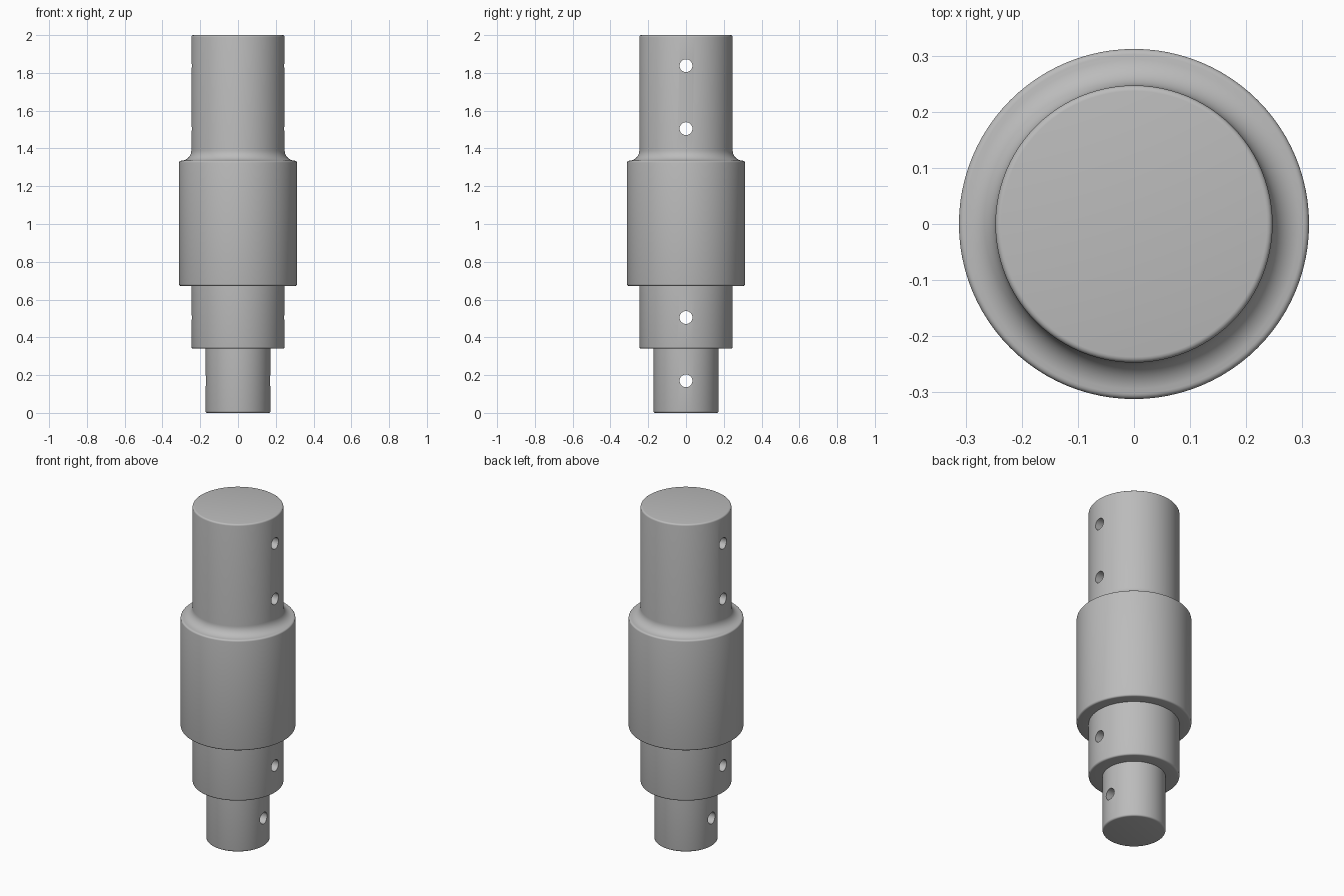
import bpy, bmesh, math
from mathutils import Matrix, Vector

old = bpy.data.objects.get("Cube")
if old:
    bpy.data.objects.remove(old, do_unlink=True)

SEGMENTS = 96
R_TIP, R_SHAFT, R_COLLAR = 0.172, 0.247, 0.312
Z_STEP, Z_COLLAR, Z_SHOULDER, Z_TOP = 0.34, 0.672, 1.335, 2.0
ROUND, FILLET, R_HOLE = 0.01, 0.055, 0.034

steel = bpy.data.materials.new("grey_steel")
steel.use_nodes = True
grey = (0.5, 0.5, 0.5, 1)
steel.diffuse_color = grey
steel.node_tree.nodes["Principled BSDF"].inputs["Base Color"].default_value = grey


def arc(cx, cz, radius, start, end, steps):
    """Points of a circular arc in the r-z profile plane, angles in degrees."""
    angles = [math.radians(start + (end - start) * i / steps) for i in range(steps + 1)]
    return [(cx + radius * math.cos(a), cz + radius * math.sin(a)) for a in angles]


def lower_edge(r, z):
    return arc(r - ROUND, z + ROUND, ROUND, -90, 0, 4)


def upper_edge(r, z):
    return arc(r - ROUND, z - ROUND, ROUND, 0, 90, 4)


def make_object(name, bm):
    bmesh.ops.recalc_face_normals(bm, faces=bm.faces)
    mesh = bpy.data.meshes.new(name)
    bm.to_mesh(mesh)
    bm.free()
    mesh.materials.append(steel)
    obj = bpy.data.objects.new(name, mesh)
    bpy.context.collection.objects.link(obj)
    return obj


# Stepped shaft profile: tip, lower shaft, collar, filleted shoulder, upper shaft
profile = (lower_edge(R_TIP, 0) + [(R_TIP, Z_STEP)]
           + lower_edge(R_SHAFT, Z_STEP) + [(R_SHAFT, Z_COLLAR)]
           + lower_edge(R_COLLAR, Z_COLLAR) + upper_edge(R_COLLAR, Z_SHOULDER)
           + arc(R_SHAFT + FILLET, Z_SHOULDER + FILLET, FILLET, 270, 180, 10)[1:]
           + upper_edge(R_SHAFT, Z_TOP))

# Lathe the profile and cap both ends
bm = bmesh.new()
rings = []
for r, z in profile:
    turns = [2 * math.pi * i / SEGMENTS for i in range(SEGMENTS)]
    rings.append([bm.verts.new((r * math.cos(a), r * math.sin(a), z)) for a in turns])
for low, high in zip(rings, rings[1:]):
    for i in range(SEGMENTS):
        j = (i + 1) % SEGMENTS
        bm.faces.new((low[i], low[j], high[j], high[i]))
bm.faces.new(rings[0][::-1])
bm.faces.new(rings[-1])
shaft = make_object("stepped_shaft", bm)

# Cross-drilled pin holes running through the shaft along x
bm = bmesh.new()
for z in (0.17, 0.505, 1.505, 1.838):
    place = Matrix.Translation(Vector((0, 0, z))) @ Matrix.Rotation(math.pi / 2, 4, "Y")
    bmesh.ops.create_cone(bm, cap_ends=True, segments=32, radius1=R_HOLE,
                          radius2=R_HOLE, depth=1, matrix=place)
drill = make_object("pin_hole_cutter", bm)
drill.hide_render = True

bpy.context.view_layer.objects.active = shaft
shaft.select_set(True)
drill.select_set(False)
cut = shaft.modifiers.new("pin_holes", "BOOLEAN")
cut.operation = "DIFFERENCE"
cut.solver = "EXACT"
cut.object = drill
bpy.ops.object.modifier_apply(modifier=cut.name)
bpy.data.objects.remove(drill, do_unlink=True)
bpy.ops.object.shade_smooth_by_angle(angle=math.radians(35))
